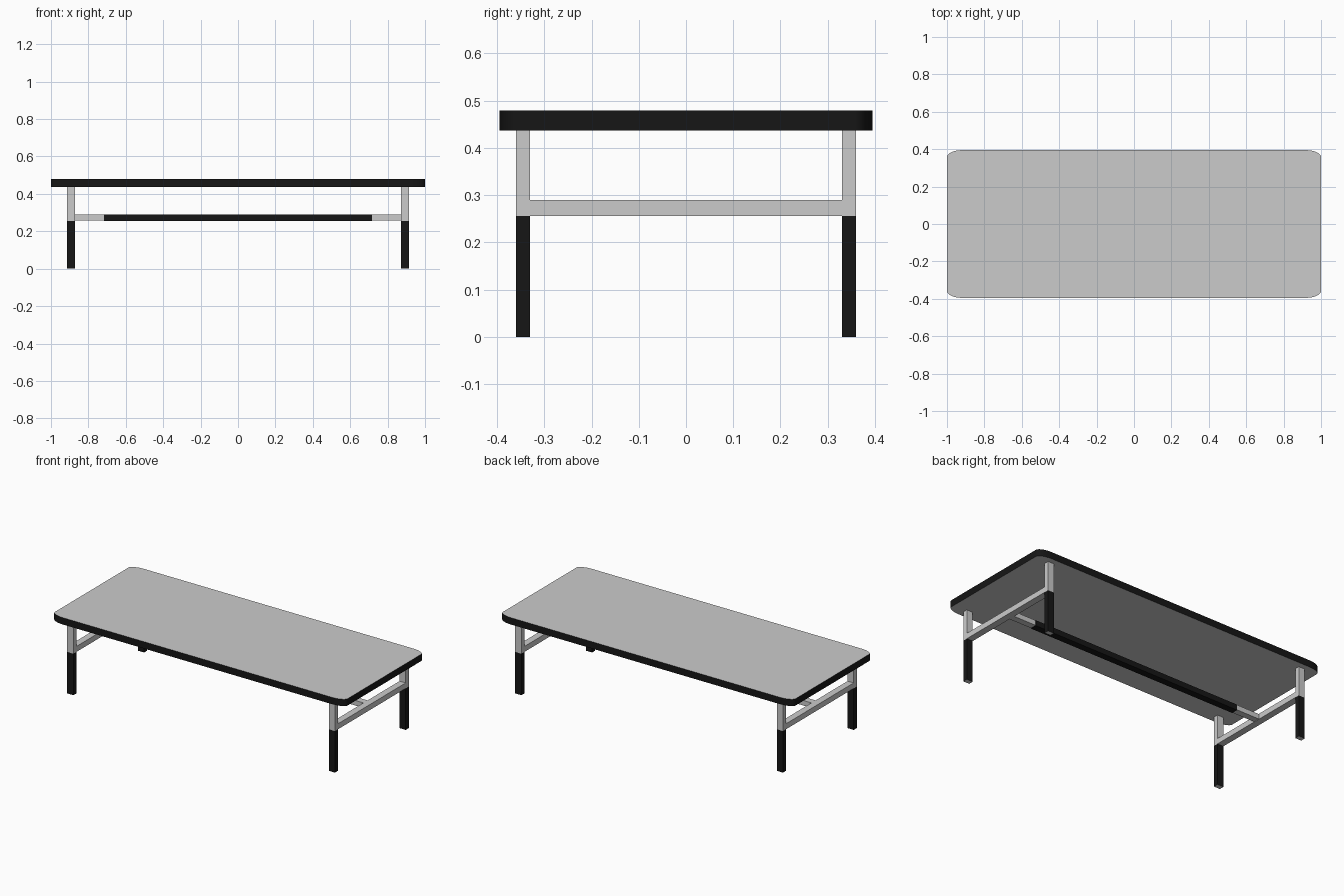
import bpy, bmesh, math

if "Cube" in bpy.data.objects:
    bpy.data.objects.remove(bpy.data.objects["Cube"])


def material(name, v):
    m = bpy.data.materials.new(name)
    m.diffuse_color = (v, v, v, 1)
    m.use_nodes = True
    m.node_tree.nodes["Principled BSDF"].inputs["Base Color"].default_value = m.diffuse_color
    return m


grey = material("grey_metal", 0.6)
black = material("black_lacquer", 0.008)


def prism(name, outline, depth, dark_side=None):
    """Extrude a closed outline; dark_side(normal) picks the black faces."""
    bm = bmesh.new()
    base = bm.faces.new([bm.verts.new(p) for p in outline])
    ext = bmesh.ops.extrude_face_region(bm, geom=[base])
    moved = [g for g in ext["geom"] if isinstance(g, bmesh.types.BMVert)]
    bmesh.ops.translate(bm, verts=moved, vec=depth)
    bmesh.ops.recalc_face_normals(bm, faces=bm.faces)
    bm.normal_update()
    for f in bm.faces:
        f.material_index = int(bool(dark_side and dark_side(f.normal)))
    mesh = bpy.data.meshes.new(name)
    bm.to_mesh(mesh)
    bm.free()
    mesh.materials.append(grey)
    mesh.materials.append(black)
    ob = bpy.data.objects.new(name, mesh)
    bpy.context.collection.objects.link(ob)
    return ob


def box(name, x0, x1, y0, y1, z0, z1, dark_side=None):
    return prism(name, [(x0, y0, z0), (x1, y0, z0), (x1, y1, z0), (x0, y1, z0)],
                 (0, 0, z1 - z0), dark_side)


def upright(n):
    return abs(n.z) < 0.5


# Tabletop with long elliptical corners and a black rim
HX, HY, RX, RY = 1.0, 0.395, 0.085, 0.036
outline = []
for q, (sx, sy) in enumerate([(1, 1), (-1, 1), (-1, -1), (1, -1)]):
    for i in range(11):
        a = math.radians(90 * q + 9 * i)
        outline.append((sx * (HX - RX) + RX * math.cos(a),
                        sy * (HY - RY) + RY * math.sin(a), 0.437))
top = prism("tabletop", outline, (0, 0, 0.042), upright)
bpy.context.view_layer.objects.active = top
top.select_set(True)
bpy.ops.object.shade_smooth_by_angle(angle=math.radians(30))

# End frames, black lower legs and stretcher ends
X0, X1, Y0, Y1 = 0.872, 0.914, 0.33, 0.36
ZL, ZB, ZT = 0.256, 0.29, 0.437
u_shape = [(-Y1, ZL), (Y1, ZL), (Y1, ZT), (Y0, ZT), (Y0, ZB),
           (-Y0, ZB), (-Y0, ZT), (-Y1, ZT)]
for s, side in ((-1, "left"), (1, "right")):
    prism(f"{side}_end_frame", [(s * X0, y, z) for y, z in u_shape],
          (s * (X1 - X0), 0, 0))
    for t, end in ((-1, "front"), (1, "back")):
        xs, ys = sorted((s * X0, s * X1)), sorted((t * Y0, t * Y1))
        box(f"{end}_{side}_lower_leg", *xs, *ys, 0, ZL, upright)
    xs = sorted((s * 0.717, s * X0))
    box(f"{side}_stretcher_end", *xs, -0.02, 0.02, 0.258, 0.289)

# Black middle of the long stretcher
box("stretcher_middle", -0.717, 0.717, -0.021, 0.021, ZL, ZB, lambda n: True)
